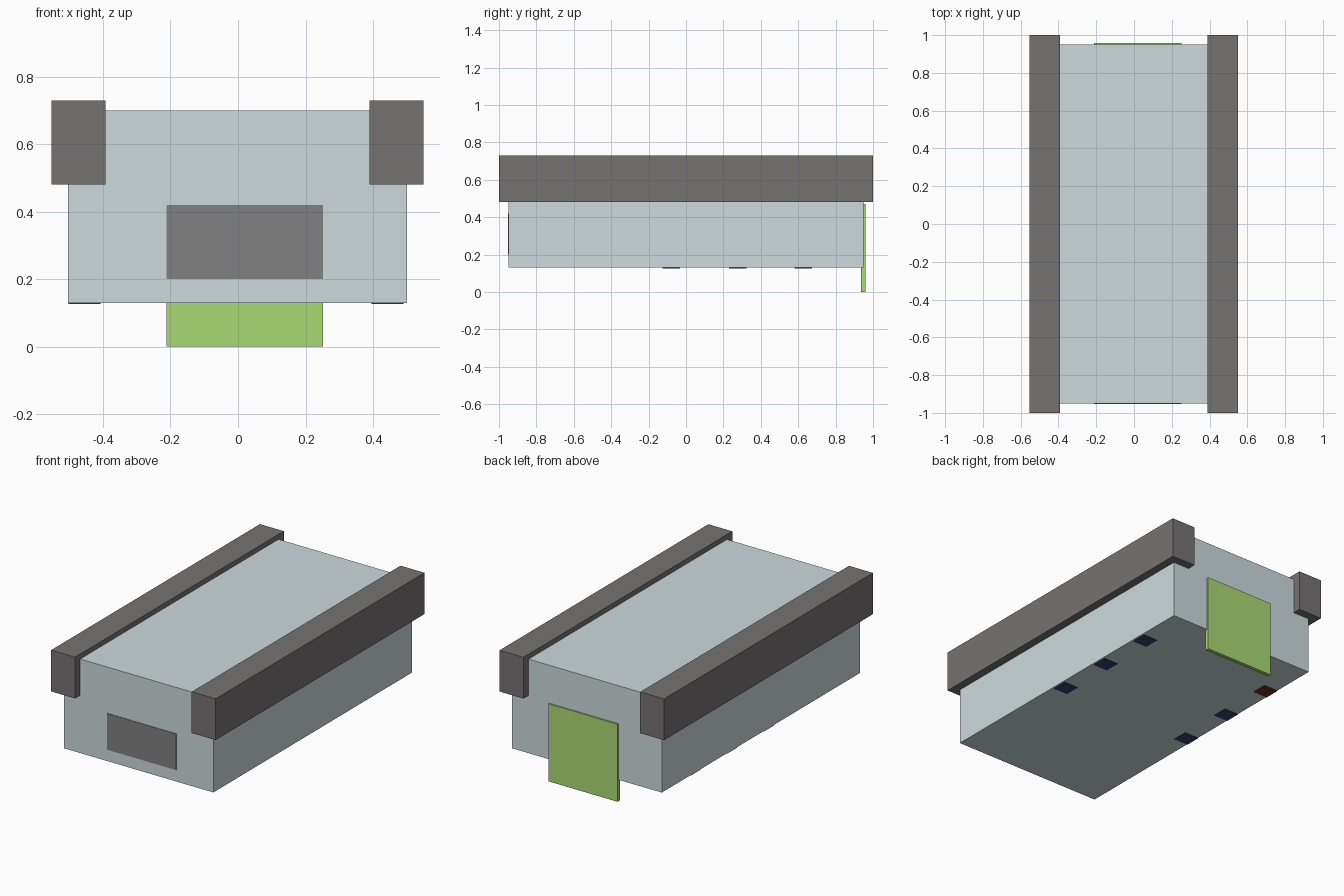
import bpy

if "Cube" in bpy.data.objects:
    bpy.data.objects.remove(bpy.data.objects["Cube"])


def material(name, rgb):
    mat = bpy.data.materials.new(name)
    mat.diffuse_color = (*rgb, 1)
    mat.use_nodes = True
    mat.node_tree.nodes["Principled BSDF"].inputs["Base Color"].default_value = mat.diffuse_color
    return mat


def box(name, x, y, z, mat):
    """Box spanning the (min, max) ranges x, y and z."""
    spans = (x, y, z)
    bpy.ops.mesh.primitive_cube_add(size=1, location=[(a + b) / 2 for a, b in spans])
    obj = bpy.context.object
    obj.name = name
    obj.scale = [b - a for a, b in spans]
    bpy.ops.object.transform_apply(location=False, rotation=False, scale=True)
    obj.data.materials.append(mat)
    return obj


pale = material("pale_blue", (0.61, 0.70, 0.72))
dark = material("dark_grey", (0.18, 0.17, 0.17))
grey = material("panel_grey", (0.22, 0.22, 0.22))
green = material("green", (0.40, 0.70, 0.17))
navy = material("navy", (0.04, 0.05, 0.15))
red = material("red", (0.15, 0.03, 0.02))

# Main body
box("body", (-0.503, 0.5), (-0.95, 0.95), (0.13, 0.70), pale)

# Rails along the upper edges
box("left_rail", (-0.553, -0.393), (-1, 1), (0.48, 0.73), dark)
box("right_rail", (0.39, 0.55), (-1, 1), (0.48, 0.73), dark)

# Front panel and hanging back plate
box("front_panel", (-0.212, 0.252), (-0.953, -0.949), (0.20, 0.42), grey)
box("back_plate", (-0.212, 0.252), (0.936, 0.959), (0.0, 0.47), green)

# Three pads along each lower edge, the left rear one red
for side, x in (("left", (-0.502, -0.407)), ("right", (0.395, 0.49))):
    for i, y in enumerate((-0.078, 0.276, 0.626)):
        mat = red if side == "left" and i == 2 else navy
        box(f"{side}_pad_{i + 1}", x, (y - 0.047, y + 0.047), (0.126, 0.131), mat)
